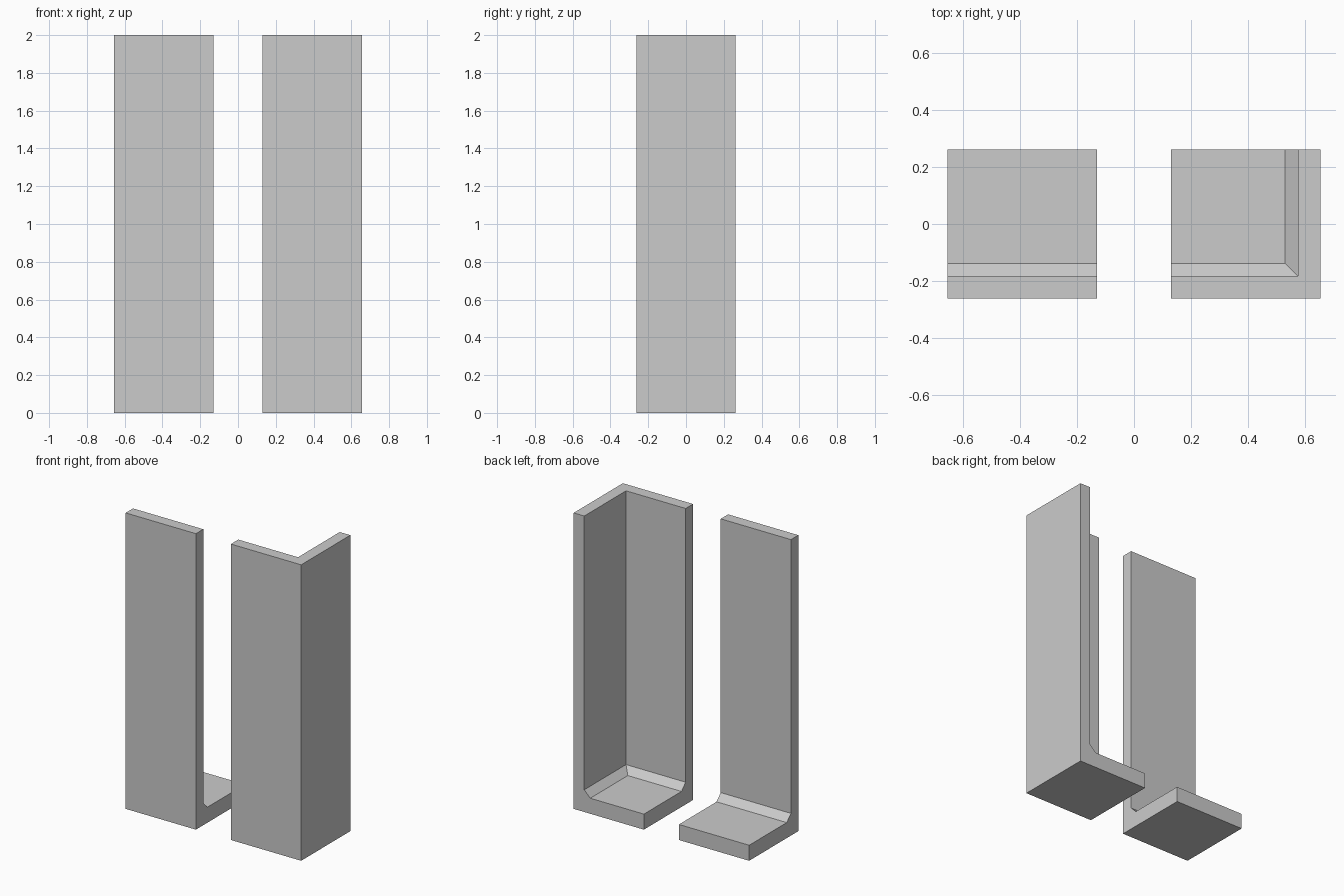
import bpy, bmesh, math

if "Cube" in bpy.data.objects:
    bpy.data.objects.remove(bpy.data.objects["Cube"])

SIZE, GAP = 0.525, 0.131          # footprint side, distance from centre line
WALL, FLOOR, CHAMFER = 0.079, 0.105, 0.045
HEIGHT = 2.0
HALF = SIZE / 2

# Wall-and-floor section: (distance inward from outer face, height)
PROFILE = [(0, 0), (0, HEIGHT), (WALL, HEIGHT), (WALL, FLOOR + CHAMFER),
           (WALL + CHAMFER, FLOOR), (SIZE, FLOOR), (SIZE, 0)]


def sweep(name, stations):
    """Sweep the section along stations of (x, y, inward x, inward y), mitred at corners."""
    bm = bmesh.new()
    rings = [[bm.verts.new((x + d * ix, y + d * iy, z)) for d, z in PROFILE]
             for x, y, ix, iy in stations]
    n = len(PROFILE)
    for a, b in zip(rings, rings[1:]):
        for i in range(n):
            j = (i + 1) % n
            bm.faces.new((a[i], a[j], b[j], b[i]))
    bm.faces.new(rings[0])
    bm.faces.new(rings[-1])
    # Floor strips meet at the open corner; merge them into one flat floor
    bmesh.ops.remove_doubles(bm, verts=bm.verts, dist=1e-4)
    bmesh.ops.recalc_face_normals(bm, faces=bm.faces)
    bmesh.ops.dissolve_limit(bm, angle_limit=math.radians(1),
                             verts=bm.verts, edges=bm.edges)
    mesh = bpy.data.meshes.new(name)
    bm.to_mesh(mesh)
    bm.free()
    obj = bpy.data.objects.new(name, mesh)
    bpy.context.collection.objects.link(obj)
    return obj


# Straight wall section with floor
sweep("straight_wall", [(-GAP - SIZE, -HALF, 0, 1), (-GAP, -HALF, 0, 1)])

# Corner wall section: front wall turning into right wall
sweep("corner_wall", [(GAP, -HALF, 0, 1),
                      (GAP + SIZE, -HALF, -1, 1),
                      (GAP + SIZE, HALF, -1, 0)])
